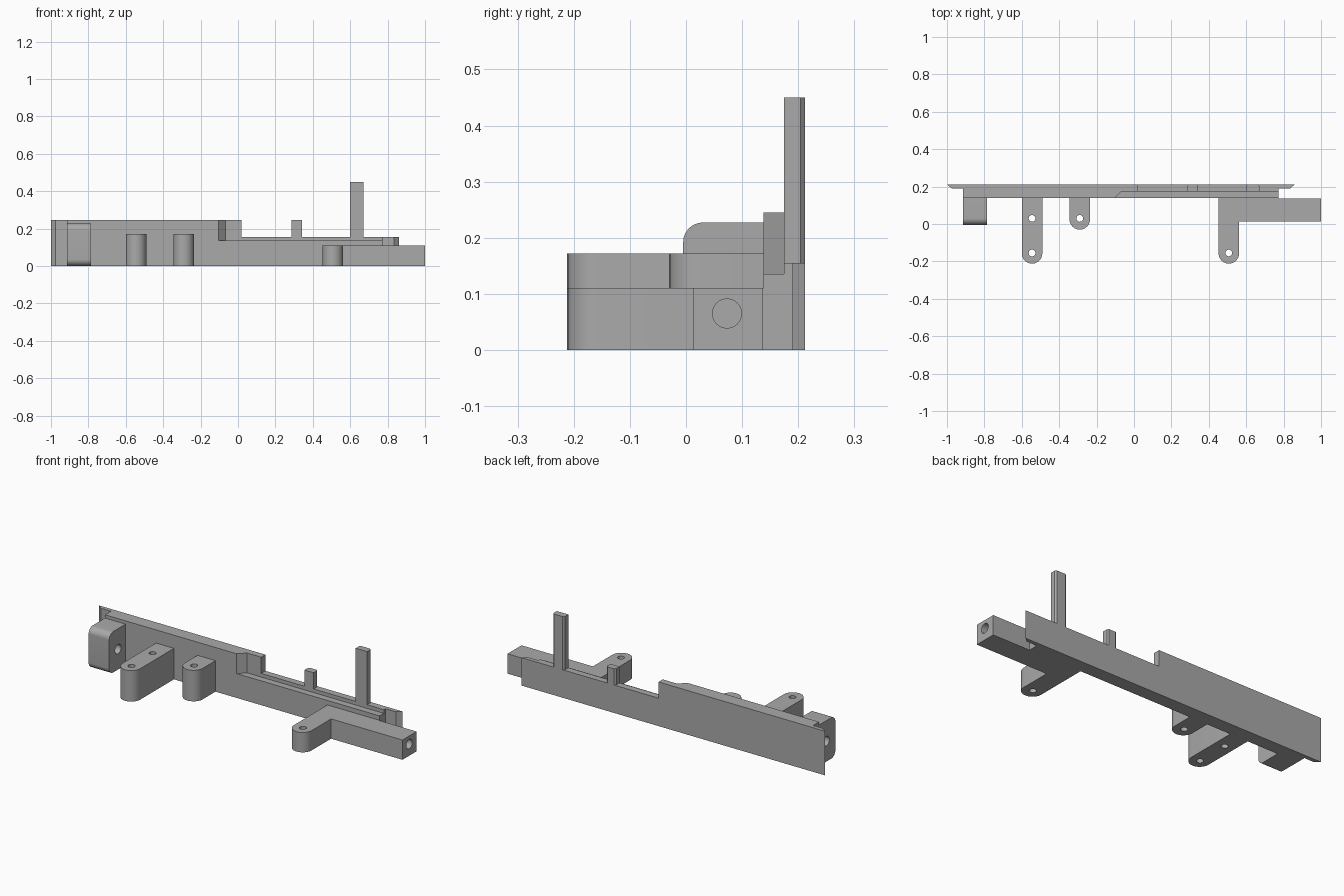
import bpy, bmesh
from math import sin, cos, pi, radians

cube = bpy.data.objects.get("Cube")
if cube:
    bpy.data.objects.remove(cube, do_unlink=True)

grey = bpy.data.materials.new("plain_grey")
grey.use_nodes = True
grey.diffuse_color = (0.4, 0.4, 0.4, 1)
grey.node_tree.nodes["Principled BSDF"].inputs["Base Color"].default_value = (0.4, 0.4, 0.4, 1)

FRONT, BACK = -0.212, 0.212
WALL, RAIL, SKIN = 0.138, 0.175, 0.19     # depth of body face, rail face and back plate
LEDGE, LOW, HIGH = 0.135, 0.155, 0.245    # heights along the body


def arc(cx, cy, r, start, end, steps=12):
    angles = [radians(start + (end - start) * i / steps) for i in range(steps + 1)]
    return [(cx + r * cos(a), cy + r * sin(a)) for a in angles]


def prism(name, outline, lo, hi, axis="Z"):
    """Extrude an outline: (x, y) along Z, or (y, z) along X."""
    bm = bmesh.new()
    place = (lambda p: (p[0], p[1], lo)) if axis == "Z" else (lambda p: (lo, p[0], p[1]))
    face = bm.faces.new([bm.verts.new(place(p)) for p in outline])
    moved = bmesh.ops.extrude_face_region(bm, geom=[face])["geom"]
    step = (0, 0, hi - lo) if axis == "Z" else (hi - lo, 0, 0)
    bmesh.ops.translate(bm, vec=step, verts=[v for v in moved if isinstance(v, bmesh.types.BMVert)])
    bmesh.ops.recalc_face_normals(bm, faces=bm.faces)
    mesh = bpy.data.meshes.new(name)
    bm.to_mesh(mesh)
    bm.free()
    mesh.materials.append(grey)
    obj = bpy.data.objects.new(name, mesh)
    bpy.context.collection.objects.link(obj)
    return obj


def select(obj):
    bpy.ops.object.select_all(action="DESELECT")
    obj.select_set(True)
    bpy.context.view_layer.objects.active = obj


def drill(obj, cx, cy, r, lo, hi, axis="Z"):
    cutter = prism("hole_cutter", arc(cx, cy, r, 0, 345, 23), lo, hi, axis)
    cutter.hide_render = True
    mod = obj.modifiers.new("hole", "BOOLEAN")
    mod.operation, mod.solver, mod.object = "DIFFERENCE", "EXACT", cutter
    select(obj)
    bpy.ops.object.modifier_apply(modifier=mod.name)
    bpy.data.objects.remove(cutter, do_unlink=True)


def smooth(obj):
    select(obj)
    bpy.ops.object.shade_smooth_by_angle(angle=radians(30))


# Body: long base with a thin bevelled back plate, high left wall and low right rail
left_end = [(-1, BACK), (-0.975, SKIN), (-0.913, SKIN)]
right_end = [(0.772, SKIN), (0.835, SKIN), (0.86, BACK)]
prism("body_base", left_end + [(-0.913, WALL), (0.772, WALL)] + right_end, 0, LEDGE)
prism("high_wall", left_end + [(-0.913, WALL), (-0.105, WALL), (-0.067, RAIL),
                               (0.02, RAIL), (0.02, BACK)], LEDGE, HIGH)
prism("low_rail", [(0.02, BACK), (0.02, RAIL), (0.772, RAIL)] + right_end, LEDGE, LOW)

# Upright posts with bevelled back edges
for name, x0, x1, top in (("short_post", 0.285, 0.342, HIGH), ("tall_post", 0.6, 0.67, 0.45)):
    c = 0.008
    prism(name, [(x0, RAIL), (x1, RAIL), (x1, BACK - c), (x1 - c, BACK),
                 (x0 + c, BACK), (x0, BACK - c)], LOW, top)

# Round-ended mounting lugs
R, HOLE = 0.055, 0.018
for name, x, tip, holes in (("long_lug", -0.545, FRONT, (0.03, -0.155)),
                            ("short_lug", -0.29, -0.03, (0.03,))):
    lug = prism(name, [(x + R, WALL), (x - R, WALL)] + arc(x, tip + R, R, 180, 360), 0, 0.172)
    for y in holes:
        drill(lug, x, y, HOLE, -0.1, 0.3)
    smooth(lug)

# Right arm and its lug, with a bore in the arm end
x = 0.507
arm = prism("end_arm", [(1, 0.013), (1, WALL - 0.002), (0.772, WALL - 0.002), (0.772, WALL),
                        (x - R, WALL)] + arc(x, FRONT + R, R, 180, 360) + [(x + R, 0.013)], 0, 0.11)
drill(arm, x, -0.155, HOLE, -0.1, 0.3)
drill(arm, 0.073, 0.065, 0.026, 0.7, 1.1, "X")
smooth(arm)

# Left bearing block, rounded at the front and bored sideways
r, front, top = 0.035, -0.005, 0.227
block = prism("bearing_block", [(WALL, 0)] + arc(front + r, r, r, 270, 180)
              + arc(front + r, top - r, r, 180, 90) + [(WALL, top)], -0.913, -0.787, "X")
drill(block, 0.073, 0.113, 0.026, -1.1, -0.6, "X")
smooth(block)
